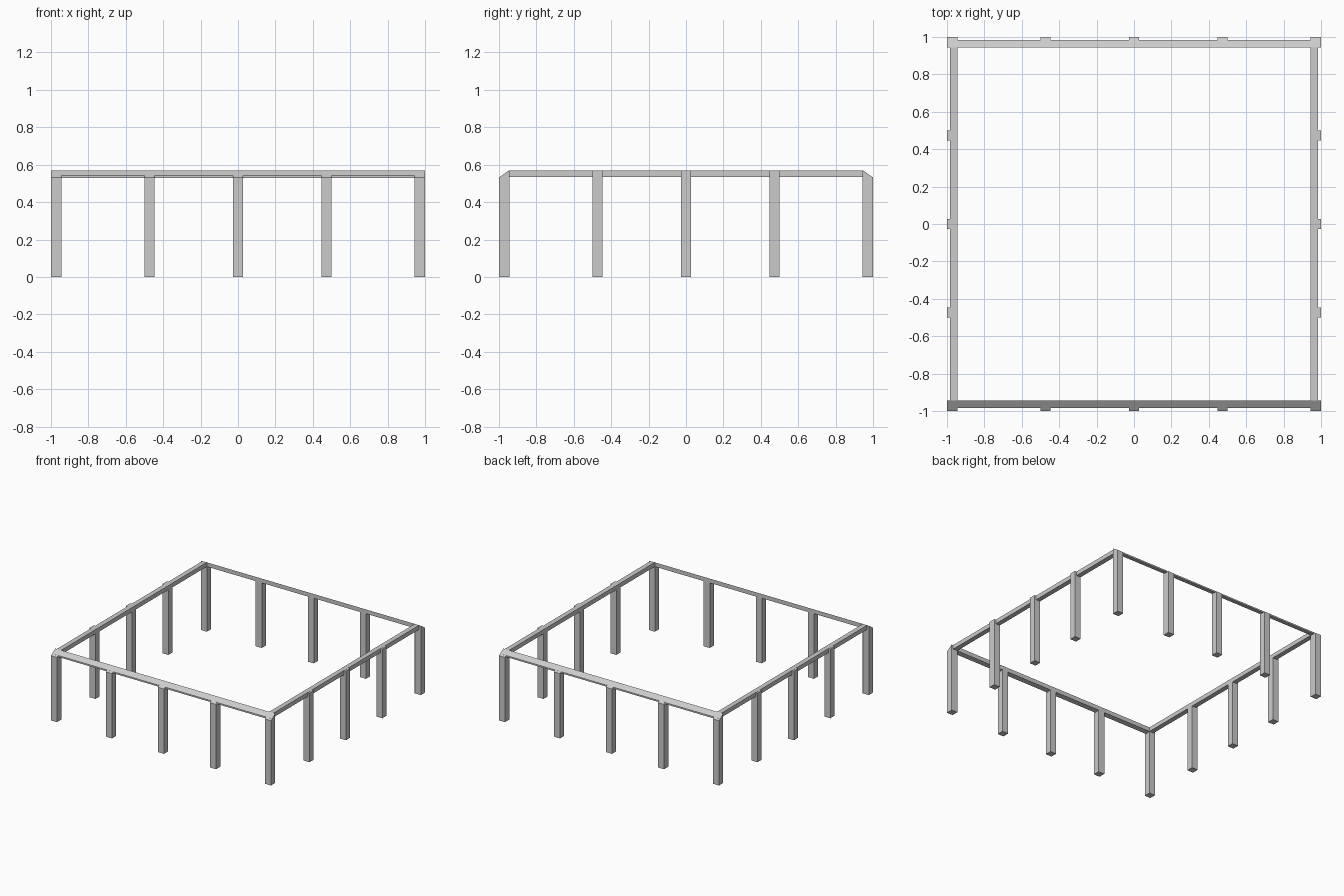
import bpy, bmesh

if "Cube" in bpy.data.objects:
    bpy.data.objects.remove(bpy.data.objects["Cube"])

TOP, LOW = 0.57, 0.532      # upper edge and outer edge of the sloped tops
OUT, INN = 1.0, 0.945       # outer and inner faces of the posts
RAIL_OUT = 0.985            # outer face of the rails
HALF = 0.0275               # half width of a post


def prism(name, profile, a, b, axis, sign):
    """Extrude a profile of (distance outward, z) from a to b along an axis."""
    bm = bmesh.new()

    def place(d, t, z):
        return (t, sign * d, z) if axis == 'x' else (sign * d, t, z)
    ends = [[bm.verts.new(place(d, t, z)) for d, z in profile] for t in (a, b)]
    n = len(profile)
    bm.faces.new(ends[0])
    bm.faces.new(ends[1][::-1])
    for i in range(n):
        j = (i + 1) % n
        bm.faces.new((ends[0][i], ends[1][i], ends[1][j], ends[0][j]))
    bmesh.ops.recalc_face_normals(bm, faces=bm.faces)
    me = bpy.data.meshes.new(name)
    bm.to_mesh(me)
    bm.free()
    ob = bpy.data.objects.new(name, me)
    bpy.context.collection.objects.link(ob)
    return ob


slope = (TOP - LOW) / (OUT - INN)
rail_edge = TOP - slope * (RAIL_OUT - INN)
sloped_post = [(INN, 0), (OUT, 0), (OUT, LOW), (INN, TOP - 0.001)]
flat_post = [(INN, 0), (OUT, 0), (OUT, TOP - 0.001), (INN, TOP - 0.001)]
sloped_rail = [(INN, 0.535), (RAIL_OUT, 0.53), (RAIL_OUT, rail_edge), (INN, TOP)]
flat_rail = [(INN, 0.535), (RAIL_OUT, 0.535), (RAIL_OUT, TOP), (INN, TOP)]

corner = OUT - HALF
mids = (-0.473, 0, 0.473)

# front and back rows: sloped post tops, including the corners
for side, sign in (("front", -1), ("back", 1)):
    for c in (-corner, *mids, corner):
        kind = "corner_post" if abs(c) == corner else "post"
        prism(f"{side}_{kind}", sloped_post, c - HALF, c + HALF, 'x', sign)
    prism(f"{side}_rail", sloped_rail, -RAIL_OUT, RAIL_OUT, 'x', sign)

# left and right rows: flat post tops
for side, sign in (("left", -1), ("right", 1)):
    for c in mids:
        prism(f"{side}_post", flat_post, c - HALF, c + HALF, 'y', sign)
    prism(f"{side}_rail", flat_rail, -INN, INN, 'y', sign)
